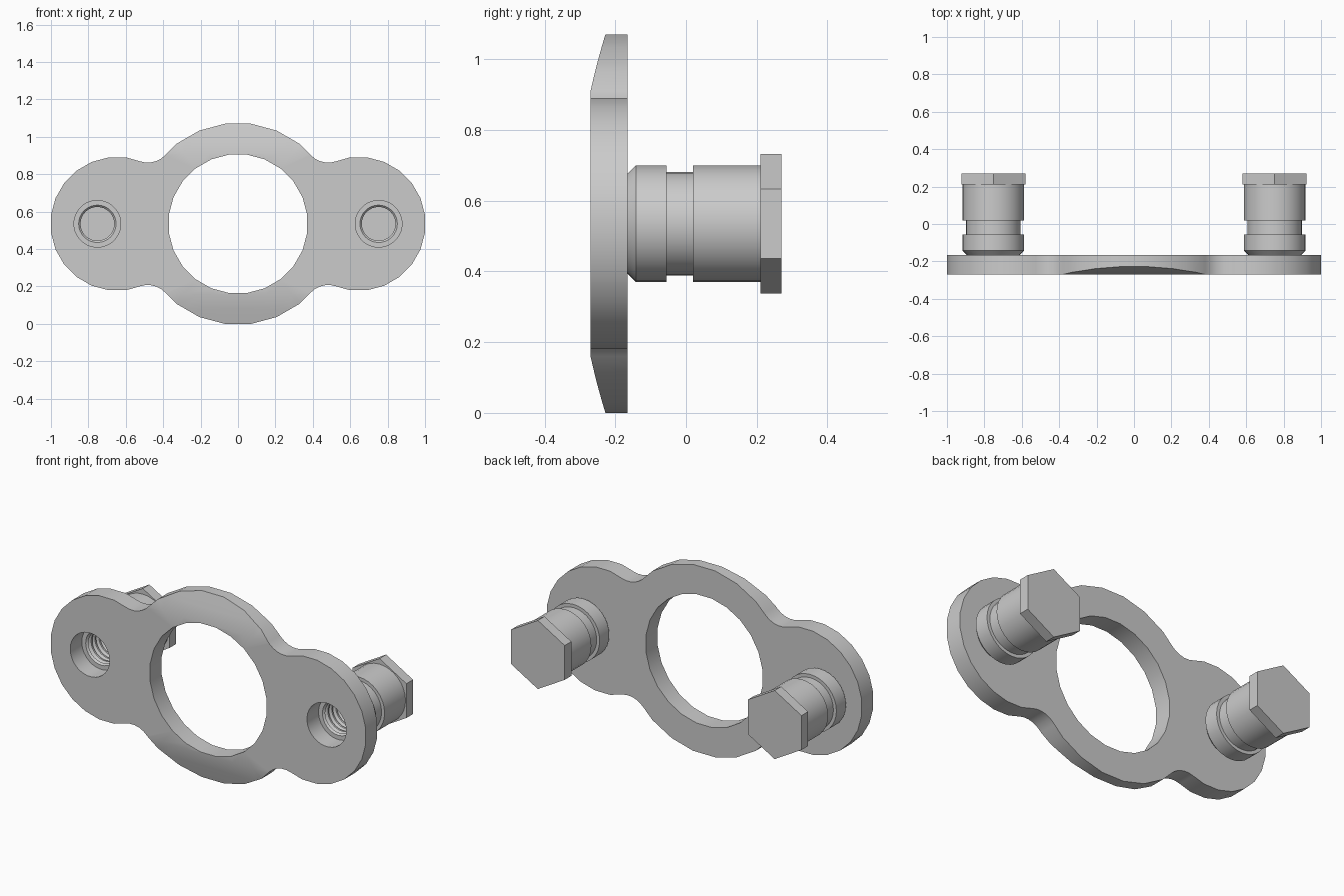
import bpy, bmesh
from math import sin, cos, pi, atan2, sqrt, radians
from mathutils import Matrix, Vector

if "Cube" in bpy.data.objects:
    bpy.data.objects.remove(bpy.data.objects["Cube"])

MID = 0.535              # height of the centre line
FRONT, BACK = -0.27, -0.165
BOLT_X = 0.752

grey = bpy.data.materials.new("plain_grey")
grey.use_nodes = True
colour = (0.6, 0.6, 0.6, 1)
grey.diffuse_color = colour
grey.node_tree.nodes["Principled BSDF"].inputs["Base Color"].default_value = colour


def finish(bm, name, angle=30):
    bmesh.ops.recalc_face_normals(bm, faces=bm.faces)
    mesh = bpy.data.meshes.new(name)
    bm.to_mesh(mesh)
    bm.free()
    mesh.materials.append(grey)
    obj = bpy.data.objects.new(name, mesh)
    bpy.context.collection.objects.link(obj)
    bpy.ops.object.select_all(action='DESELECT')
    obj.select_set(True)
    bpy.context.view_layer.objects.active = obj
    bpy.ops.object.shade_smooth_by_angle(angle=radians(angle))
    return obj


def arc(cx, cz, r, angles):
    return [(cx + r * cos(radians(a)), cz + r * sin(radians(a))) for a in angles]


def circle(cx, r, n):
    return arc(cx, 0, r, [(i + 0.5) * 360 / n for i in range(n)])


def plate_outline():
    """Central ring and two end lobes, joined by tangent fillets."""
    big, small, fillet, cx = 0.535, 0.355, 0.13, 0.645
    d0, d1 = big + fillet, small + fillet
    a = (d0 ** 2 - d1 ** 2 + cx ** 2) / (2 * cx)
    b = sqrt(d0 ** 2 - a ** 2)
    t0 = atan2(b, a) * 180 / pi
    t1 = atan2(b, a - cx) * 180 / pi
    flat = cos(radians(7.5))
    q = arc(0, 0, big / flat, [82.5, 67.5, 52.5])
    q += arc(a, b, fillet, [180 + t0 + (t1 - t0) * i / 5 for i in range(6)])
    q += arc(cx, 0, small / flat, [97.5 - 15 * i for i in range(7)])
    half = q + [(x, -z) for x, z in reversed(q)]
    return half + [(-x, -z) for x, z in half]


# Flange plate: filled outline with three holes, given thickness
bm = bmesh.new()
for loop in (plate_outline(), circle(0, 0.373, 24),
             circle(BOLT_X, 0.125, 32), circle(-BOLT_X, 0.125, 32)):
    verts = [bm.verts.new((x, FRONT, z + MID)) for x, z in loop]
    for i, v in enumerate(verts):
        bm.edges.new((v, verts[i - 1]))
bmesh.ops.triangle_fill(bm, edges=bm.edges[:], use_beauty=True, normal=(0, -1, 0))
ext = bmesh.ops.extrude_face_region(bm, geom=bm.faces[:], use_keep_orig=True)
for v in ext["geom"]:
    if isinstance(v, bmesh.types.BMVert):
        v.co.y = BACK

# Rounded slope on the front at the top and bottom of the ring
for side in (1, -1):
    for h in (0.375, 0.455):
        bmesh.ops.bisect_plane(bm, geom=bm.verts[:] + bm.edges[:] + bm.faces[:],
                               plane_co=(0, 0, MID + side * h), plane_no=(0, 0, 1))
for v in bm.verts:
    rise = abs(v.co.z - MID) - 0.375
    if rise > 0 and v.co.y < FRONT + 0.001:
        v.co.y += 0.22 * rise + 0.27 * rise ** 2
finish(bm, "flange_plate")

# Stud profile as (radius, y): threaded bore, grooved barrel, closed end
bore = [(0, 0.12), (0.09, 0.12)]
pitch = 0.035
for i in range(7, -1, -1):
    y = BACK + 0.005 + i * pitch
    bore += [(0.09, y + pitch * 0.85), (0.105, y + pitch * 0.5), (0.09, y + pitch * 0.15)]
barrel = [(0.1, BACK), (0.142, BACK), (0.165, -0.142), (0.165, -0.055),
          (0.146, -0.055), (0.146, 0.02), (0.165, 0.02), (0.165, 0.212), (0, 0.212)]

for side, label in ((1, "left"), (-1, "right")):
    place = Matrix.Translation((side * BOLT_X, 0, MID))

    # Grooved stud
    bm = bmesh.new()
    pts = [bm.verts.new((r, y, 0)) for r, y in bore + barrel]
    edges = [bm.edges.new(p) for p in zip(pts, pts[1:])]
    bmesh.ops.spin(bm, geom=pts + edges, cent=(0, 0, 0), axis=(0, 1, 0),
                   angle=2 * pi, steps=32, use_merge=True)
    bmesh.ops.remove_doubles(bm, verts=bm.verts[:], dist=0.0005)
    bm.transform(place)
    finish(bm, label + "_stud")

    # Hexagonal head with a corner pointing up
    bm = bmesh.new()
    ring = [bm.verts.new((0.197 * sin(i * pi / 3), 0.21, 0.197 * cos(i * pi / 3)))
            for i in range(6)]
    face = bm.faces.new(ring)
    ext = bmesh.ops.extrude_face_region(bm, geom=[face], use_keep_orig=True)
    bmesh.ops.translate(bm, vec=Vector((0, 0.06, 0)),
                        verts=[g for g in ext["geom"] if isinstance(g, bmesh.types.BMVert)])
    bm.transform(place)
    finish(bm, label + "_hex_head")
